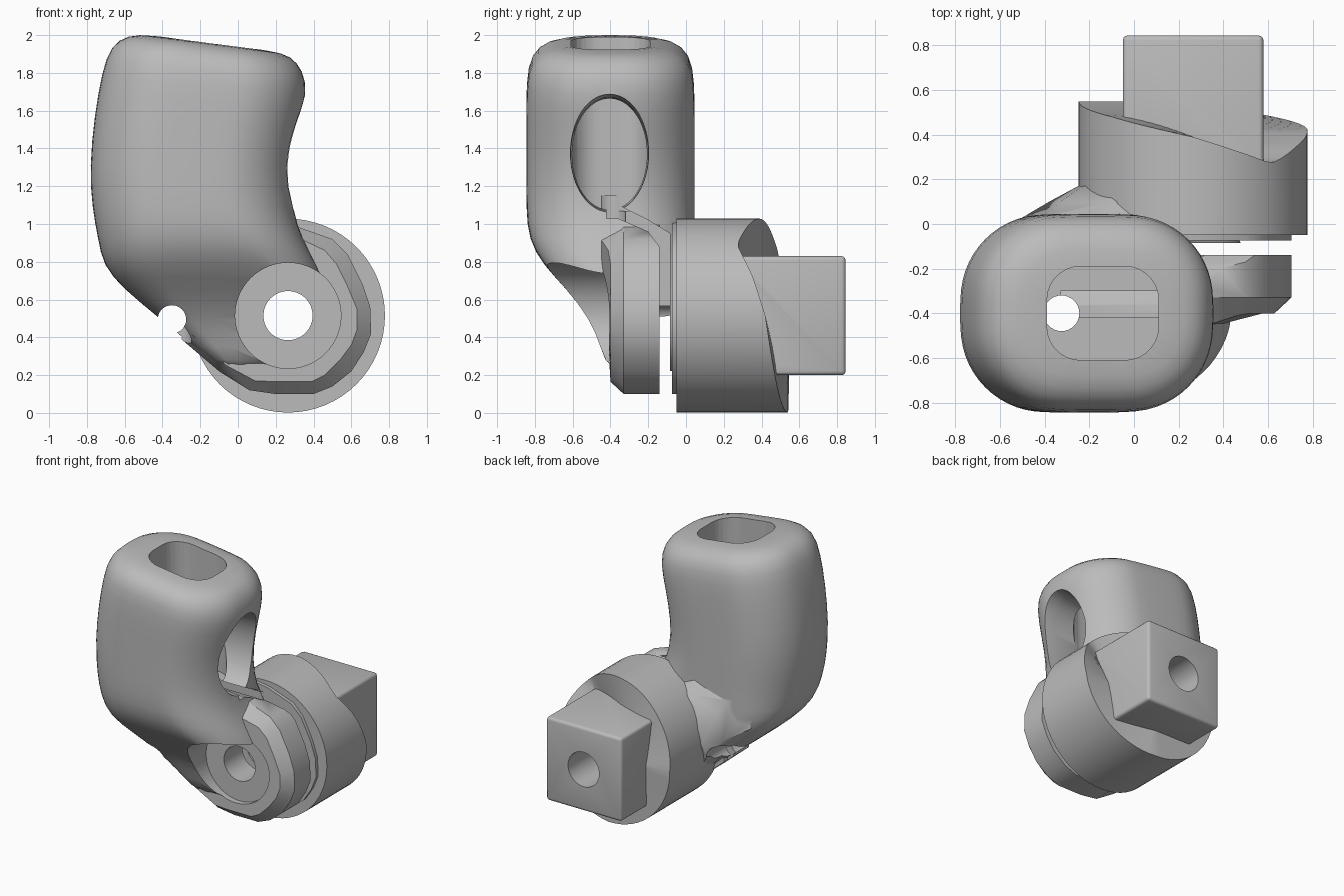
import bpy, bmesh
from math import cos, sin, pi, radians

cube = bpy.data.objects.get("Cube")
if cube:
    bpy.data.objects.remove(cube, do_unlink=True)

grey = bpy.data.materials.new("mid grey")
grey.use_nodes = True
grey.diffuse_color = (0.5, 0.5, 0.5, 1)
grey.node_tree.nodes["Principled BSDF"].inputs["Base Color"].default_value = (0.5, 0.5, 0.5, 1)

AX, AZ = 0.265, 0.515   # pivot axis, running along y


def loft(name, rings):
    """Skin matching rings of points and cap both ends."""
    bm = bmesh.new()
    loops = [[bm.verts.new(p) for p in ring] for ring in rings]
    n = len(loops[0])
    for a, b in zip(loops, loops[1:]):
        for i in range(n):
            j = (i + 1) % n
            bm.faces.new((a[i], a[j], b[j], b[i]))
    bm.faces.new(loops[0])
    bm.faces.new(loops[-1])
    bmesh.ops.recalc_face_normals(bm, faces=bm.faces)
    mesh = bpy.data.meshes.new(name)
    bm.to_mesh(mesh)
    bm.free()
    mesh.materials.append(grey)
    ob = bpy.data.objects.new(name, mesh)
    bpy.context.collection.objects.link(ob)
    return ob


def select(ob):
    bpy.ops.object.select_all(action='DESELECT')
    bpy.context.view_layer.objects.active = ob
    ob.select_set(True)


def apply(ob, kind, **settings):
    mod = ob.modifiers.new(kind.lower(), kind)
    for key, value in settings.items():
        setattr(mod, key, value)
    select(ob)
    bpy.ops.object.modifier_apply(modifier=mod.name)


def combine(ob, other, operation):
    other.hide_render = True
    apply(ob, 'BOOLEAN', object=other, operation=operation, solver='EXACT')
    bpy.data.objects.remove(other, do_unlink=True)


def rounded(z, x0, x1, y0, y1, r, tilt=0):
    """Horizontal rounded rectangle, tilted along x."""
    pts, mid = [], (x0 + x1) / 2
    corners = ((x1 - r, y1 - r), (x0 + r, y1 - r), (x0 + r, y0 + r), (x1 - r, y0 + r))
    for q, (cx, cy) in enumerate(corners):
        for k in range(8):
            a = (q + k / 7) * pi / 2
            x = cx + r * cos(a)
            pts.append((x, cy + r * sin(a), z + tilt * (x - mid)))
    return pts


def plate(name, outline, y0, y1):
    return loft(name, [[(x, y, z) for x, z in outline] for y in (y0, y1)])


def disc(r, x=AX, z=AZ, n=64):
    return [(x + r * cos(2 * pi * i / n), z + r * sin(2 * pi * i / n)) for i in range(n)]


def finish(ob):
    select(ob)
    bpy.ops.object.shade_smooth_by_angle(angle=radians(32))


# Sleeve: z, left, right, front, back, corner radius, tilt
FRONT, BACK = -.846, .046
sections = [
    (1.96, -.47, .19, -.63, -.17, .2, -.13),
    (1.945, -.58, .28, -.74, -.06, .29, -.13),
    (1.88, -.675, .345, -.825, .025, .36, -.13),
    (1.75, -.72, .367, FRONT, BACK, .38, -.1),
    (1.55, -.76, .325, FRONT, BACK, .38, -.05),
    (1.3, -.787, .28, FRONT, BACK, .38),
    (1.08, -.772, .285, FRONT, BACK, .38),
    (.92, -.74, .34, -.835, BACK, .36),
    (.78, -.715, .42, -.755, BACK, .32),
    (.66, -.61, .47, -.635, BACK, .25),
    (.5, -.415, .5, -.51, .04, .18),
    (.35, -.23, .46, -.45, .03, .12),
    (.2, -.06, .32, -.41, .02, .06),
]
sleeve = loft("sleeve", [rounded(*s) for s in sections])
apply(sleeve, 'SUBSURF', levels=1)

# Front clamp ear with a chamfered front rim
outer = [(.1, 1.02), (.3, .99), (.5, .92), (.58, .84), (.66, .68), (.7, .56), (.705, .42), (.665, .32),
         (.6, .22), (.5, .14), (.4, .1), (.2, .1), (.06, .12), (-.1, .22), (-.3, .39), (-.2, .8)]
inner = [(.1, .95), (.27, .95), (.46, .86), (.52, .79), (.58, .67), (.63, .55), (.63, .44), (.6, .36),
         (.54, .28), (.46, .2), (.39, .165), (.21, .165), (.09, .17), (-.06, .25), (-.24, .41), (-.1, .75)]


def ear_front(x, z):
    return -0.4 - 0.45 * max(0, 0.5 - x) * max(0, z - 0.25)


ear = loft("front_ear", [
    [(x, -.14, z) for x, z in outer],
    [(x, -.33, z) for x, z in outer],
    [(x, ear_front(x, z), z) for x, z in inner],
])
combine(sleeve, ear, 'UNION')

# Back ear and the flared web that joins it to the sleeve
combine(sleeve, plate("back_ear", outer, -.075, -.03), 'UNION')
web_steps = [
    (0, [(-.55, .72), (-.12, .25), (.1, .3), (.2, .9), (-.1, 1.05), (-.42, .95)]),
    (.1, [(-.38, .62), (-.18, .34), (.1, .32), (.2, .85), (-.1, .9), (-.33, .82)]),
    (.17, [(-.25, .58), (-.22, .42), (.1, .34), (.2, .8), (-.1, .8), (-.23, .68)]),
]
web = loft("back_web", [[(x, y, z) for x, z in outline] for y, outline in web_steps])
combine(sleeve, web, 'UNION')

# Slit between the ears, bending up into the side opening
slit = [(-.085, -.1), (-.14, -.1), (-.14, .88), (-.2, .96), (-.36, 1.03),
        (-.42, 1.03), (-.42, 1.12), (-.36, 1.1), (-.2, 1.02), (-.085, .95)]
combine(sleeve, loft("slit", [[(x, y, z) for y, z in slit] for x in (-.33, 1)]), 'DIFFERENCE')

# Passage from the top slot out through the oval side opening
combine(sleeve, loft("top_slot", [rounded(z, -.39, .11, -.61, -.19, .15) for z in (1.07, 2.3)]), 'DIFFERENCE')
oval = []
for x, grow in ((-.1, .95), (.24, 1), (.29, 1.02), (.36, 1.06)):
    oval.append([(x, -.405 + .205 * grow * cos(2 * pi * i / 48), 1.37 + .3 * grow * sin(2 * pi * i / 48))
                 for i in range(48)])
combine(sleeve, loft("side_oval", oval), 'DIFFERENCE')

# Drain hole and the notch in the sloping underside
drain = loft("drain", [[(x, y, z) for x, y in disc(.08, -.325, -.4, 32)] for z in (.2, 1.15)])
combine(sleeve, drain, 'DIFFERENCE')
combine(sleeve, plate("notch", disc(.075, -.35, .495, 32), -1, .3), 'DIFFERENCE')

# Round recess for the bolt head and the bolt bore
combine(sleeve, plate("recess", disc(.28), -1, -.36), 'DIFFERENCE')
combine(sleeve, plate("bore", disc(.13), -1, 1), 'DIFFERENCE')
finish(sleeve)

# Cam drum whose rear face is a ramp running round the axis
ramp = [(0, .42), (25, .35), (38, .3), (47, .27), (90, .39), (135, .48), (180, .55), (270, .54), (360, .42)]


def ramp_y(deg):
    for (a, ya), (b, yb) in zip(ramp, ramp[1:]):
        if a <= deg <= b:
            return ya + (yb - ya) * (deg - a) / (b - a)


def rear_ring(r):
    return [(x, ramp_y(360 * i / 64), z) for i, (x, z) in enumerate(disc(r))]


drum = loft("cam_drum", [
    [(x, -.05, z) for x, z in disc(.513)],
    rear_ring(.513),
    rear_ring(.27),
    [(x, .4, z) for x, z in disc(.2)],
])

# Square boss behind the drum
boss = plate("square_boss", [(-.05, .2), (.58, .2), (.58, .83), (-.05, .83)], .2, .845)
apply(boss, 'BEVEL', width=.022, segments=3)
combine(drum, boss, 'UNION')
combine(drum, plate("drum_bore", disc(.13), -1, 1), 'DIFFERENCE')
finish(drum)
